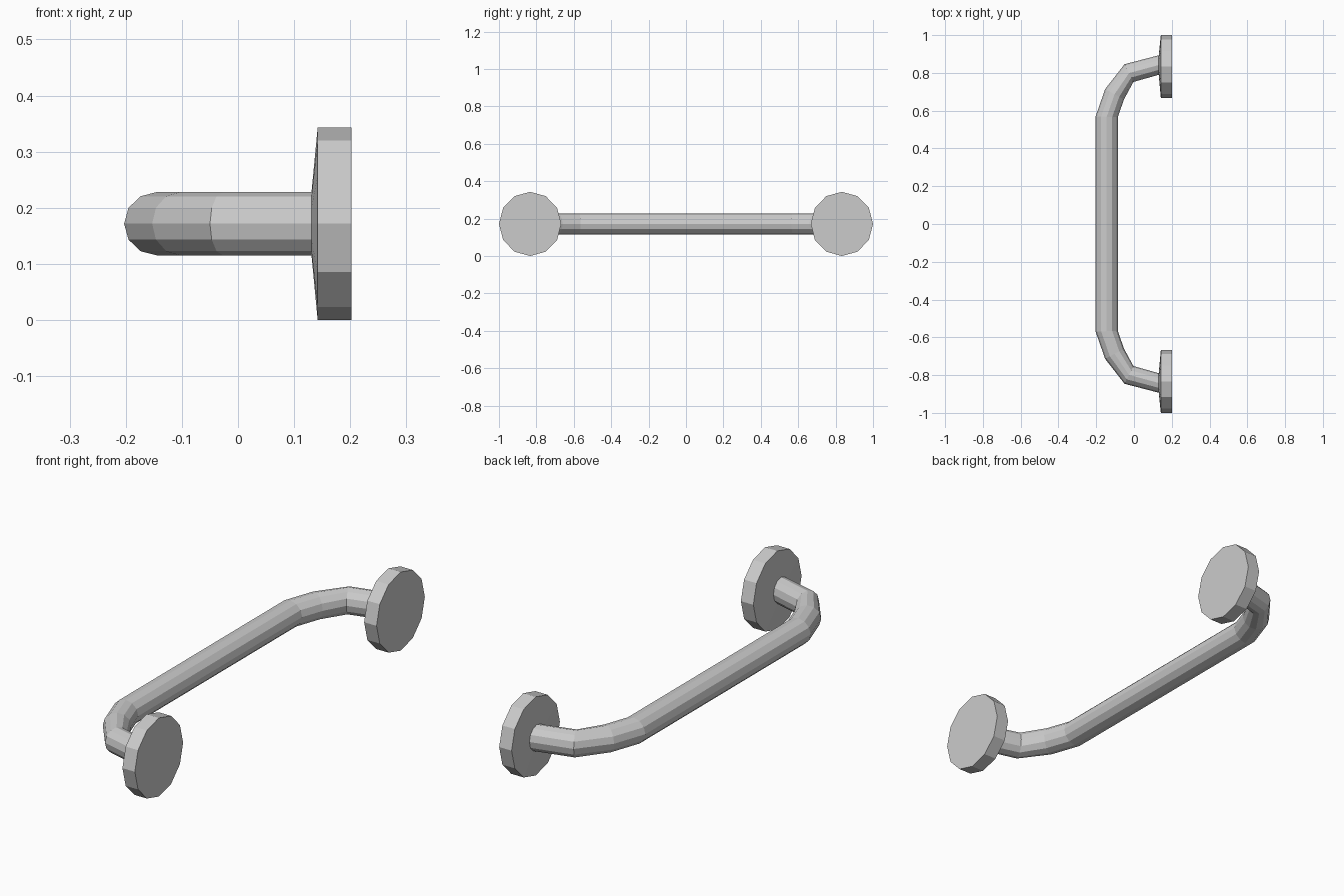
import bpy, bmesh, math

if "Cube" in bpy.data.objects:
    bpy.data.objects.remove(bpy.data.objects["Cube"])

SIDES = 12
ZC = 0.1715   # height of the handle axis


def ring(outer, inner, rz):
    """Elliptical section spanning two points in the xy plane, half height rz."""
    cx, cy = (outer[0] + inner[0]) / 2, (outer[1] + inner[1]) / 2
    hx, hy = (outer[0] - inner[0]) / 2, (outer[1] - inner[1]) / 2
    pts = []
    for i in range(SIDES):
        a = 2 * math.pi * i / SIDES
        c, s = math.cos(a), math.sin(a)
        pts.append((cx + hx * c, cy + hy * c, ZC + rz * s))
    return pts


def flip(pts):
    return [(x, -y, z) for x, y, z in pts]


def loft(name, rings, cap_end=False):
    bm = bmesh.new()
    loops = [[bm.verts.new(p) for p in r] for r in rings]
    for a, b in zip(loops, loops[1:]):
        for i in range(SIDES):
            j = (i + 1) % SIDES
            bm.faces.new((a[i], a[j], b[j], b[i]))
    if cap_end:
        bm.faces.new(loops[-1])
    bmesh.ops.recalc_face_normals(bm, faces=bm.faces)
    me = bpy.data.meshes.new(name)
    bm.to_mesh(me)
    bm.free()
    ob = bpy.data.objects.new(name, me)
    bpy.context.collection.objects.link(ob)
    return ob


# Bent grip bar: half path from the middle straight to the mounting end
R = 0.0565
half = [
    ring((-0.203, 0.570), (-0.086, 0.565), R),
    ring((-0.153, 0.714), (-0.053, 0.660), R),
    ring((-0.050, 0.846), (-0.003, 0.752), R),
    ring((0.131, 0.893), (0.131, 0.790), R),
]
loft("grip_bar", [flip(r) for r in reversed(half)] + half)

# Round mounting flanges with a shallow conical front
flange = [
    half[-1],
    ring((0.142, 1.0), (0.142, 0.667), ZC),
    ring((0.202, 1.0), (0.202, 0.667), ZC),
]
loft("mount_flange_back", flange, cap_end=True)
loft("mount_flange_front", [flip(r) for r in flange], cap_end=True)
